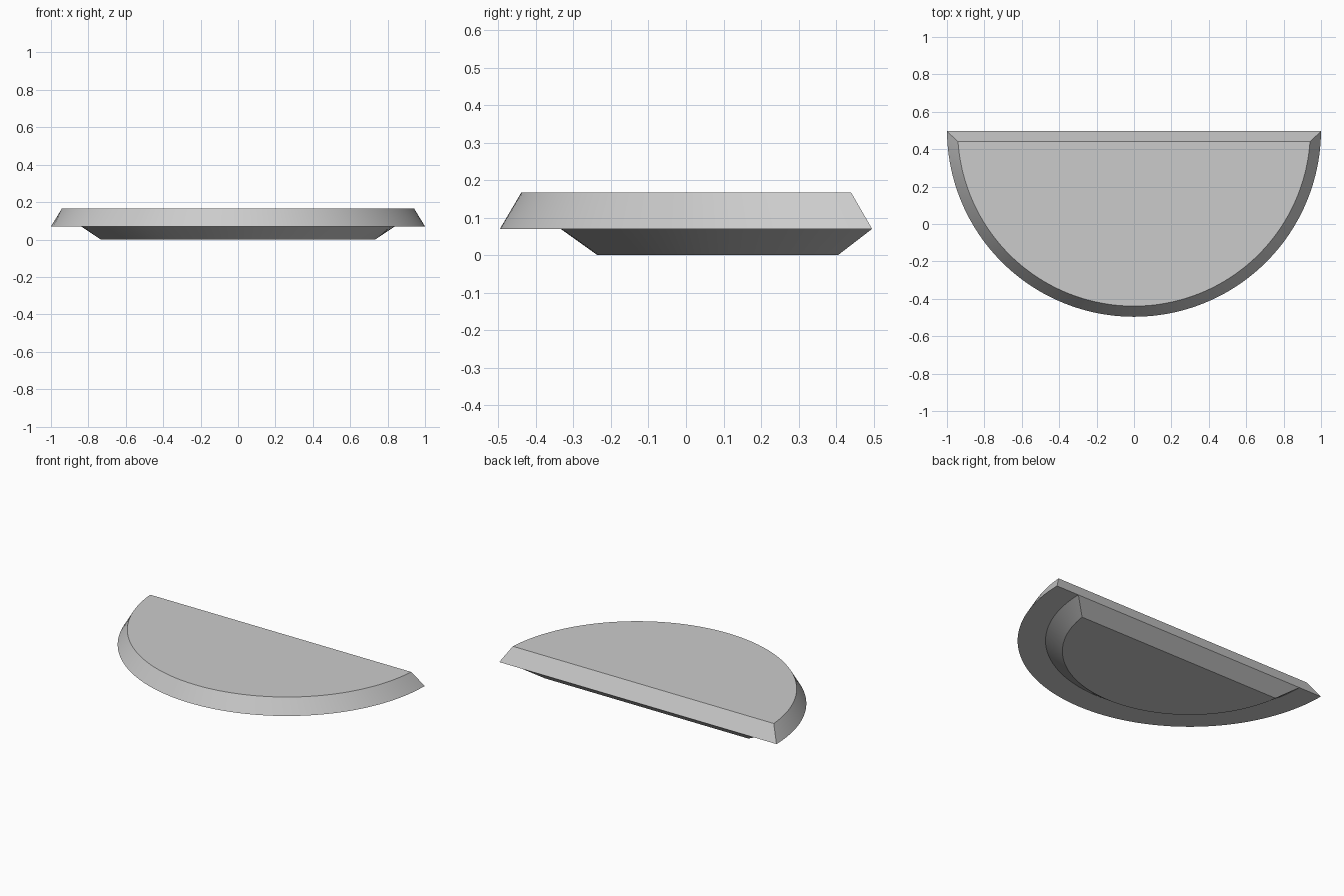
import bpy, bmesh, math

cube = bpy.data.objects.get("Cube")
if cube:
    bpy.data.objects.remove(cube, do_unlink=True)

CENTRE_Y = 0.504   # centre of every arc
STEPS = 96

grey = bpy.data.materials.new("plain_grey")
grey.use_nodes = True
colour = (0.6, 0.6, 0.6, 1)
grey.diffuse_color = colour
grey.node_tree.nodes["Principled BSDF"].inputs["Base Color"].default_value = colour


def half_disc(bm, radius, back, z):
    """Loop of vertices: an arc closed by a straight back edge."""
    start = math.asin((back - CENTRE_Y) / radius)
    sweep = -math.pi - 2 * start
    verts = []
    for i in range(STEPS + 1):
        a = start + sweep * i / STEPS
        verts.append(bm.verts.new((radius * math.cos(a), CENTRE_Y + radius * math.sin(a), z)))
    return verts


def bevelled_slab(name, lower, upper, cap_top):
    """Half-disc frustum between two (radius, back, z) sections."""
    bm = bmesh.new()
    a, b = half_disc(bm, *lower), half_disc(bm, *upper)
    for i in range(len(a)):
        j = (i + 1) % len(a)
        bm.faces.new((a[j], a[i], b[i], b[j]))
    bm.faces.new(a)
    if cap_top:
        bm.faces.new(reversed(b))
    bmesh.ops.recalc_face_normals(bm, faces=bm.faces)
    mesh = bpy.data.meshes.new(name)
    bm.to_mesh(mesh)
    bm.free()
    obj = bpy.data.objects.new(name, mesh)
    bpy.context.collection.objects.link(obj)
    mesh.materials.append(grey)
    bpy.ops.object.select_all(action="DESELECT")
    obj.select_set(True)
    bpy.context.view_layer.objects.active = obj
    bpy.ops.object.shade_smooth_by_angle(angle=math.radians(25))


# Upper slab, narrowing towards its flat top
bevelled_slab("top_slab", (1.0, 0.496, 0.07), (0.943, 0.44, 0.167), True)
# Base, narrowing towards the ground and flush with the back edge
bevelled_slab("tapered_base", (0.74, 0.405, 0), (0.838, 0.496, 0.07), False)
